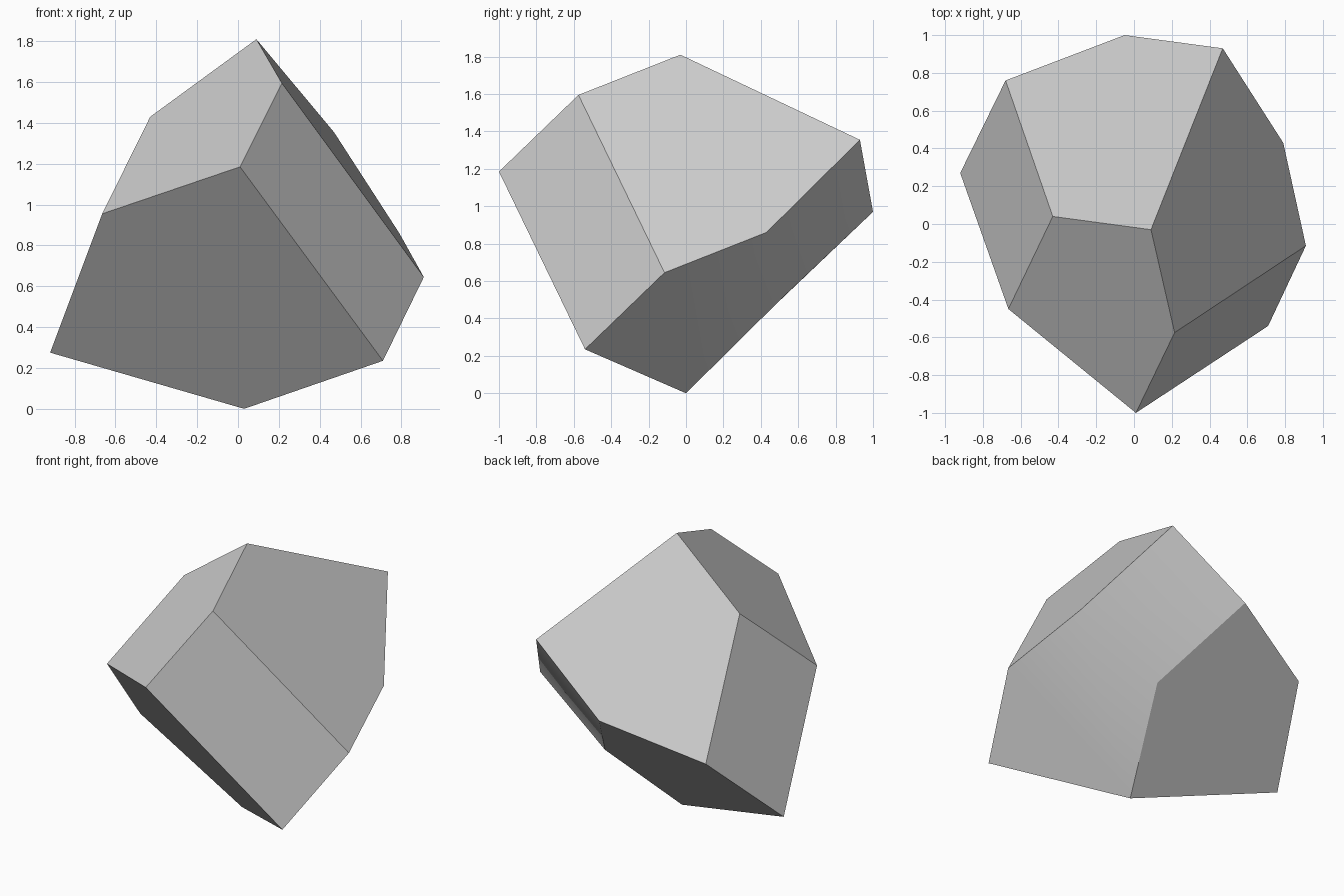
import bpy
import bmesh

default_cube = bpy.data.objects.get("Cube")
if default_cube:
    bpy.data.objects.remove(default_cube, do_unlink=True)

# Stone grey
grey = bpy.data.materials.new("stone_grey")
grey.use_nodes = True
colour = (0.6, 0.6, 0.6, 1)
grey.diffuse_color = colour
grey.node_tree.nodes["Principled BSDF"].inputs["Base Color"].default_value = colour

# Corners of the faceted rock, named by where they sit
corners = {
    "peak": (.09, -.03, 1.81),
    "peak_front": (.215, -.575, 1.595),
    "peak_side": (-.43, .04, 1.43),
    "shoulder": (-.665, -.45, .955),
    "nose": (.01, -1, 1.185),
    "flank_tip": (.91, -.115, .645),
    "flank_low": (.71, -.54, .235),
    "flank_back": (.79, .43, .86),
    "foot": (.03, 0, 0),
    "side_tip": (-.92, .27, .275),
    "back_high": (.47, .93, 1.355),
    "back_low": (-.05, 1, .97),
    "back_side": (-.68, .76, .755),
    "belly": (.245, .515, .51),
}

# Flat facets, each a ring of corners
flat_facets = [
    "peak peak_side shoulder nose peak_front",
    "peak back_high back_low back_side peak_side",
    "peak peak_front flank_tip flank_back back_high",
    "nose flank_low flank_tip peak_front",
    "peak_side back_side side_tip shoulder",
    "shoulder side_tip foot flank_low nose",
    "foot side_tip back_side back_low belly",
]

# Two underside facets that blend softly into each other
soft_facets = [
    "flank_low foot belly flank_back flank_tip",
    "flank_back belly back_low back_high",
]

bm = bmesh.new()
verts = {name: bm.verts.new(co) for name, co in corners.items()}
for facets, smooth in ((flat_facets, False), (soft_facets, True)):
    for ring in facets:
        face = bm.faces.new([verts[name] for name in ring.split()])
        face.smooth = smooth
bmesh.ops.recalc_face_normals(bm, faces=bm.faces)

mesh = bpy.data.meshes.new("faceted_rock")
bm.to_mesh(mesh)
bm.free()
mesh.materials.append(grey)
rock = bpy.data.objects.new("faceted_rock", mesh)
bpy.context.collection.objects.link(rock)
